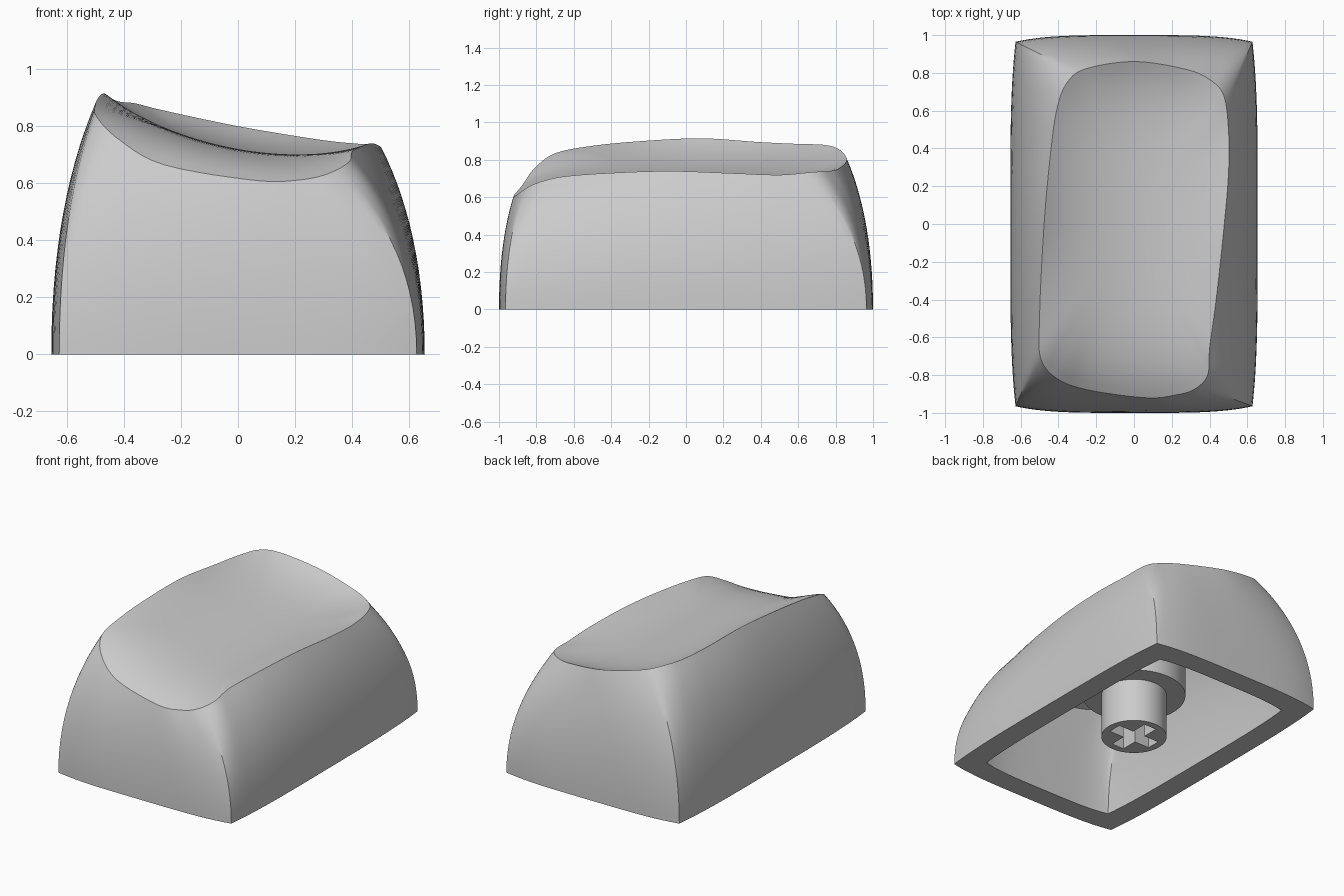
import bpy, bmesh, math
from mathutils import Vector

if "Cube" in bpy.data.objects:
    bpy.data.objects.remove(bpy.data.objects["Cube"], do_unlink=True)

# One plain plastic colour
grey = bpy.data.materials.new("grey plastic")
grey.use_nodes = True
colour = (0.6, 0.6, 0.6, 1)
grey.diffuse_color = colour
grey.node_tree.nodes["Principled BSDF"].inputs["Base Color"].default_value = colour

# Rim of the dished top, from the front centre round by -x
EDGE = [Vector(p) for p in (
    (.06, -.92, .61), (-.26, -.875, .665), (-.42, -.81, .755), (-.497, -.7, .835),
    (-.5, -.5, .875), (-.49, -.24, .9), (-.47, .08, .915), (-.44, .39, .895),
    (-.41, .6, .885), (-.36, .74, .88), (-.26, .82, .855), (0, .86, .8),
    (.27, .82, .755), (.4, .765, .74), (.475, .68, .735), (.5, .5, .72),
    (.5, .26, .728), (.47, -.08, .74), (.435, -.4, .73), (.4, -.66, .71),
    (.39, -.8, .675), (.32, -.875, .635), (.22, -.905, .612))]
COUNT = len(EDGE)
# Each side: start and end along the rim, base corners, outward bow, main axis
CX, CY = .627, .965
SIDES = [
    (20.7, COUNT + 3.2, (CX, -CY), (-CX, -CY), (0, -.035), 0),
    (3.2, 9.7, (-CX, -CY), (-CX, CY), (-.028, 0), 1),
    (9.7, 14.3, (-CX, CY), (CX, CY), (0, .035), 0),
    (14.3, 20.7, (CX, CY), (CX, -CY), (.028, 0), 1)]
STEPS = 30


def rim_point(t):
    """Smooth closed curve through the rim points."""
    i = math.floor(t)
    f = t - i
    a, b, c, d = (EDGE[(i + k) % COUNT] for k in (-1, 0, 1, 2))
    return .5 * (2 * b + (c - a) * f + (2 * a - 5 * b + 4 * c - d) * f ** 2
                 + (3 * b - a - 3 * c + d) * f ** 3)


def outlines():
    """Matching lists of rim points and base points."""
    rim, base = [], []
    for start, end, c0, c1, bow, axis in SIDES:
        first, last = rim_point(start)[axis], rim_point(end)[axis]
        for k in range(STEPS):
            p = rim_point(start + (end - start) * k / STEPS)
            u = min(1, max(0, (p[axis] - first) / (last - first)))
            q = Vector(c0).lerp(Vector(c1), u) + Vector(bow) * (1 - (2 * u - 1) ** 4)
            rim.append(p)
            base.append(q.to_3d())
    return rim, base


def wall_ring(rim, base, s):
    """Bulged wall that leaves the base upright."""
    ring = []
    for p, q in zip(rim, base):
        mid = Vector((q.x, q.y, p.z * .6))
        ring.append(q * (1 - s) ** 2 + mid * 2 * s * (1 - s) + p * s ** 2)
    return ring


def bowl(x, centre_z):
    """Sideways scoop, higher towards -x."""
    return centre_z - .18 * x + .42 * x * x


def dish_ring(rim, r, centre_z):
    """Scoop that eases into the rim height near the edge."""
    ring = []
    for p in rim:
        z = bowl(p.x * r, centre_z) + (p.z - bowl(p.x, centre_z)) * r ** 5
        ring.append(Vector((p.x * r, p.y * r, z)))
    return ring


def shade(obj):
    bpy.ops.object.select_all(action='DESELECT')
    obj.select_set(True)
    bpy.context.view_layer.objects.active = obj
    bpy.ops.object.shade_smooth_by_angle(angle=math.radians(35))


def finish(name, bm):
    bmesh.ops.recalc_face_normals(bm, faces=bm.faces)
    mesh = bpy.data.meshes.new(name)
    bm.to_mesh(mesh)
    bm.free()
    mesh.materials.append(grey)
    obj = bpy.data.objects.new(name, mesh)
    bpy.context.collection.objects.link(obj)
    return obj


def bridge(bm, low, high):
    """Band of quads between two matching loops."""
    for i in range(len(low)):
        j = (i + 1) % len(low)
        bm.faces.new((low[i], low[j], high[j], high[i]))


# Hollow cap shell: rings from the ceiling, down inside, and up over the outside
def build_shell(top_z, ceiling_z):
    rim, base = outlines()
    in_rim = [Vector((p.x * .8, p.y * .83, p.z * .35 + .36)) for p in rim]
    in_base = [Vector((p.x * .775, p.y * .855, 0)) for p in base]
    walls = [k / 14 for k in range(15)]
    scoop = [1 - k / 20 for k in range(1, 20)]
    rings = [dish_ring(in_rim, r, ceiling_z) for r in reversed(scoop)]
    rings += [wall_ring(in_rim, in_base, s) for s in reversed(walls)]
    rings += [wall_ring(rim, base, s) for s in walls]
    rings += [dish_ring(rim, r, top_z) for r in scoop]

    bm = bmesh.new()
    loops = [[bm.verts.new(p) for p in ring] for ring in rings]
    for low, high in zip(loops, loops[1:]):
        bridge(bm, low, high)
    for loop, z in ((loops[0], ceiling_z), (loops[-1], top_z)):
        tip = bm.verts.new((0, 0, z))
        for a, b in zip(loop, loop[1:] + loop[:1]):
            bm.faces.new((a, b, tip))
    return finish("cap_shell", bm)


def prism(name, outline, z0, z1):
    """Closed upright solid with the given outline."""
    bm = bmesh.new()
    low, high = ([bm.verts.new((x, y, z)) for x, y in outline] for z in (z0, z1))
    bm.faces.new(low)
    bm.faces.new(high)
    bridge(bm, low, high)
    return finish(name, bm)


def circle(radius, sides=64):
    turn = 2 * math.pi / sides
    return [(radius * math.cos(i * turn), radius * math.sin(i * turn)) for i in range(sides)]


shell = build_shell(.72, .61)

# Mount under the cap: wide collar and narrow stem with a cross-shaped socket
collar = prism("stem_collar", circle(.315), .29, .69)
stem = prism("stem", circle(.2), 0, .35)

ARM, HALF = .155, .045
quarter = [(ARM, -HALF), (ARM, HALF), (HALF, HALF)]
cross = []
for _ in range(4):
    cross += quarter
    quarter = [(-y, x) for x, y in quarter]
cutter = prism("socket_cutter", cross, -.1, .27)
cutter.hide_render = True

socket = stem.modifiers.new("socket", 'BOOLEAN')
socket.operation = 'DIFFERENCE'
socket.solver = 'EXACT'
socket.object = cutter
bpy.context.view_layer.objects.active = stem
bpy.ops.object.modifier_apply(modifier=socket.name)
bpy.data.objects.remove(cutter, do_unlink=True)

for part in (shell, collar, stem):
    shade(part)
